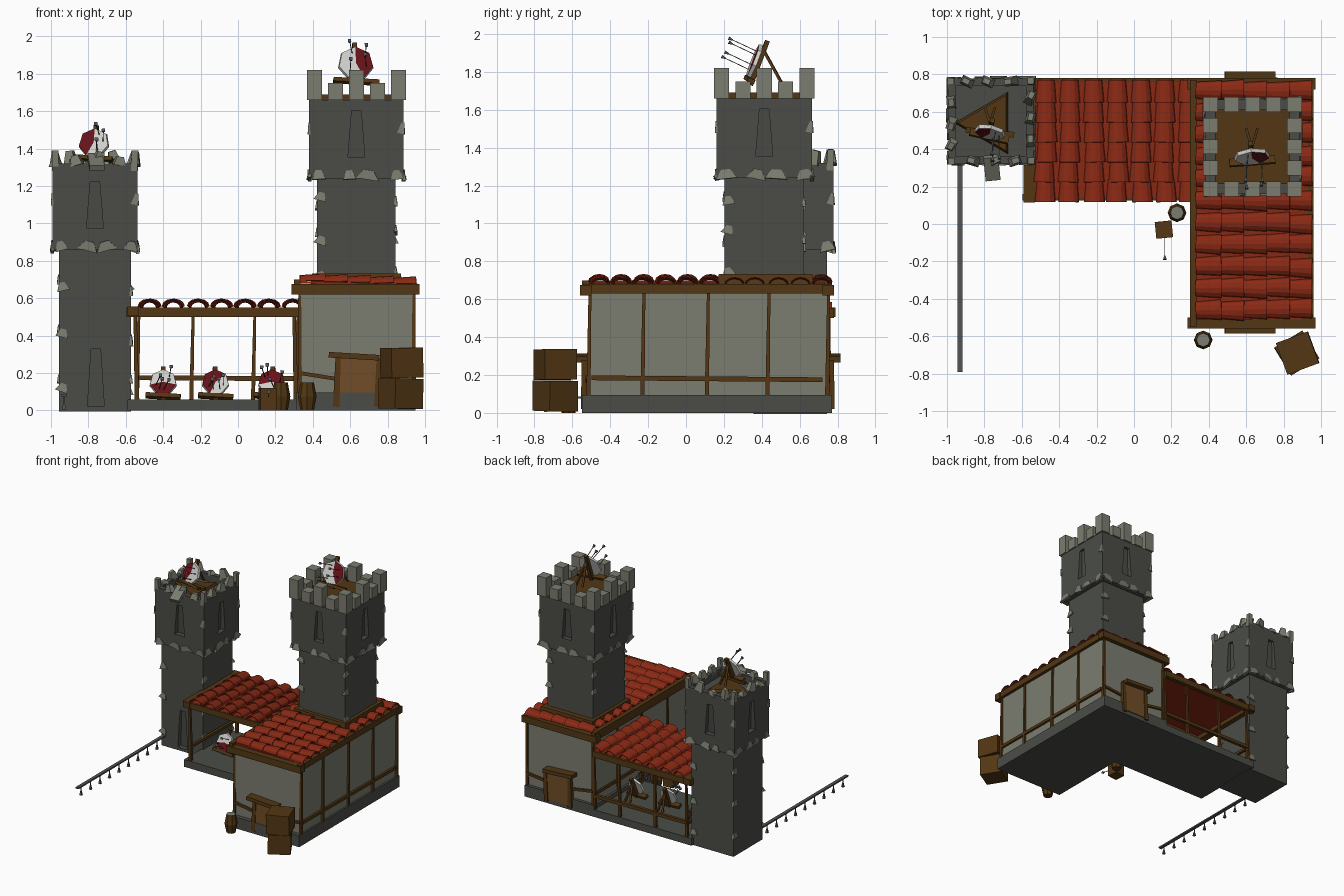
import bpy, bmesh, math, random
from mathutils import Matrix, Vector, Euler

random.seed(4)
if "Cube" in bpy.data.objects:
    bpy.data.objects.remove(bpy.data.objects["Cube"])


def material(name, *rgb):
    m = bpy.data.materials.new(name)
    m.use_nodes = True
    m.diffuse_color = (*rgb, 1)
    m.node_tree.nodes["Principled BSDF"].inputs["Base Color"].default_value = (*rgb, 1)
    return m


DARK = material("dark stone", .07, .073, .062)
PALE = material("pale stone", .2, .205, .16)
WOOD = material("dark wood", .085, .037, .007)
DOOR = material("door wood", .16, .075, .02)
TILE = material("roof red", .25, .022, .007)
RED = material("target red", .13, .006, .009)
WHITE = material("target white", .62, .62, .6)
IRON = material("iron grey", .085, .09, .09)


def finish(bm, name, *mats):
    mesh = bpy.data.meshes.new(name)
    bmesh.ops.recalc_face_normals(bm, faces=bm.faces)
    bm.to_mesh(mesh)
    bm.free()
    for m in mats:
        mesh.materials.append(m)
    ob = bpy.data.objects.new(name, mesh)
    bpy.context.scene.collection.objects.link(ob)
    return ob


def at(c, rot=(0, 0, 0)):
    return Matrix.Translation(c) @ Euler(rot).to_matrix().to_4x4()


def box(bm, c, s, rot=(0, 0, 0), top=1, mat=0, frame=Matrix()):
    """Box with an optional tapered top."""
    m = frame @ (c if isinstance(c, Matrix) else at(c, rot))
    verts = bmesh.ops.create_cube(bm, size=1)["verts"]
    for v in verts:
        k = top if v.co.z > 0 else 1
        v.co = m @ Vector((v.co.x * s[0] * k, v.co.y * s[1] * k, v.co.z * s[2]))
    for f in {f for v in verts for f in v.link_faces}:
        f.material_index = mat


def span(bm, x0, x1, y0, y1, z0, z1, mat=0):
    box(bm, ((x0 + x1) / 2, (y0 + y1) / 2, (z0 + z1) / 2), (x1 - x0, y1 - y0, z1 - z0), mat=mat)


def beam(bm, p, q, w, top=1, mat=0, frame=Matrix()):
    """Square bar between two points."""
    p, q = Vector(p), Vector(q)
    turn = (q - p).to_track_quat("Z", "Y").to_matrix().to_4x4()
    box(bm, Matrix.Translation((p + q) / 2) @ turn, (w, w, (q - p).length), top=top, mat=mat, frame=frame)


def cut(ob, cutter):
    """Carve one object with another and discard the cutter."""
    cutter.hide_render = True
    mod = ob.modifiers.new("cut", "BOOLEAN")
    mod.object, mod.operation, mod.solver = cutter, "DIFFERENCE", "EXACT"
    graph = bpy.context.evaluated_depsgraph_get()
    mesh = bpy.data.meshes.new_from_object(ob.evaluated_get(graph))
    ob.modifiers.clear()
    ob.data = mesh
    bpy.data.objects.remove(cutter)


def around(n=4):
    return [Matrix.Rotation(i * math.tau / n, 4, "Z") for i in range(n)]


# Tower shafts and heads, with narrow tapered openings
def tower(name, x, y, half, head, z0, z1, z2, hollow):
    bm = bmesh.new()
    box(bm, (x, y, (z0 + z1) / 2), (half * 2, half * 2, z1 - z0 + .01))
    shaft = finish(bm, name + "_shaft", DARK)
    bm = bmesh.new()
    box(bm, (x, y, (z1 + z2) / 2), (head * 2, head * 2, z2 - z1))
    top = finish(bm, name + "_head", DARK)
    bm = bmesh.new()
    for r in around():
        box(bm, (0, -head, z1 + .24), (.09, .08, .25), top=.55, frame=at((x, y, 0)) @ r)
    if hollow:
        box(bm, (x, y, z2), (head * 1.65, head * 1.65, .12))
    cut(top, finish(bm, name + "_cutter"))
    # Loose facing stones along the ledge and corners
    bm = bmesh.new()
    for r in around():
        frame = at((x, y, 0)) @ r
        for u in (-.8, -.15, .25, .85):
            box(bm, (u * head, -head, z1 + .02), (random.uniform(.06, .13), .02, .05),
                (random.uniform(-.2, .2), random.uniform(-.3, .3), 0), top=.4, frame=frame)
        for k in range(3):
            z = z0 + (z1 - z0) * (.15 + .32 * k) + random.uniform(-.04, .04)
            box(bm, (-half + .02, -half, z), (.07, .02, .045), (0, random.uniform(-.4, .4), 0), top=.4, frame=frame)
        box(bm, (head - .01, -head, z1 + .27), (.04, .015, .06), (0, .2, 0), top=.4, frame=frame)
    finish(bm, name + "_facing_stones", PALE)
    return shaft


tower("tall_tower", .633, .413, .21, .253, .66, 1.24, 1.66, False)
shaft = tower("ruined_tower", -.765, .55, .193, .228, 0, .86, 1.32, True)
bm = bmesh.new()
box(bm, (-.76, .357, .175), (.09, .08, .31), top=.55)
cut(shaft, finish(bm, "doorway_cutter"))

# Tall tower battlements and deck
bm = bmesh.new()
for r in around():
    for i in range(4):
        h = .09 if i % 2 else .16
        box(bm, (-.225 + i * .1125, -.225, 1.66 + h / 2), (.08, .08, h), frame=at((.633, .413, 0)) @ r)
finish(bm, "battlements", PALE)
bm = bmesh.new()
box(bm, (.633, .413, 1.675), (.4, .4, .03))
finish(bm, "tower_deck", WOOD)

# Ruined battlements, broken into shards, and what is left of the deck
bm = bmesh.new()
for r in around():
    frame = at((-.765, .55, 0)) @ r
    box(bm, (-.212, -.212, 1.335), (.035, .035, .11), (.05, 0, 0), frame=frame)
    for u in (-.1, .02, .13):
        h = random.uniform(.03, .08)
        box(bm, (u, -.212, 1.31 + h / 2), (.07, .05, h), (0, random.uniform(-.3, .3), random.uniform(-.5, .5)),
            top=.55, frame=frame)
box(bm, (-.76, .3, 1.33), (.08, .14, .03), (.5, 0, .1))
finish(bm, "broken_battlements", PALE)
bm = bmesh.new()
bmesh.ops.create_cone(bm, cap_ends=True, segments=3, radius1=.19, radius2=.17, depth=.02,
                      matrix=at((-.77, .54, 1.29), (0, 0, math.pi / 2)))
box(bm, (-.77, .49, 1.335), (.26, .03, .02), (0, 0, -.1))
finish(bm, "broken_deck", WOOD)

# Plinths and plastered house walls
bm = bmesh.new()
span(bm, .31, .95, -.55, .77, 0, .095)
span(bm, -.59, .32, .13, .77, 0, .06)
finish(bm, "plinths", DARK)
bm = bmesh.new()
span(bm, .33, .935, -.515, .745, .09, .66)
finish(bm, "house_walls", PALE)

# Timber frame of the house
bm = bmesh.new()
span(bm, .285, .97, -.56, -.5, .62, .675)
span(bm, .285, .97, .72, .78, .62, .675)
span(bm, .93, .96, -.55, .77, .63, .68)
span(bm, .30, .335, -.55, .77, .63, .70)
for x in (.33, .94):
    for y in (-.515, -.23, .11, .43, .745):
        beam(bm, (x, y, .09), (x, y + .008, .63), .022, .7)
    beam(bm, (x, -.5, .185), (x, .72, .175), .025)
for y in (-.52, .75):
    beam(bm, (.33, y, .2), (.52, y, .17), .02)
    beam(bm, (.75, y, .17), (.94, y, .19), .02)
finish(bm, "house_timber", WOOD)
bm = bmesh.new()
box(bm, (.633, .42, .69), (.5, .52, .085), top=.95)
finish(bm, "tower_skirting", WOOD)

# Doors with posts and lintels, front and back
for side, y, s in (("front", -.52, -1), ("back", .75, 1)):
    bm = bmesh.new()
    box(bm, (.635, y + s * .012, .16), (.21, .03, .25))
    finish(bm, side + "_door", DOOR)
    bm = bmesh.new()
    box(bm, (.62, y + s * .03, .29), (.27, .07, .03), (0, .06, 0))
    for x in (.525, .745):
        beam(bm, (x, y + s * .017, .02), (x + .01, y + s * .017, .28), .035, .8)
    finish(bm, side + "_door_frame", WOOD)

# Open porch frame
bm = bmesh.new()
span(bm, -.595, .32, .125, .16, .5, .55)
span(bm, -.59, .32, .745, .78, .5, .55)
span(bm, -.59, -.53, .115, .79, .505, .555)
for x in (-.54, -.25, .08, .31):
    beam(bm, (x, .755, .05), (x + .01, .755, .51), .022, .7)
for x in (-.54, .31):
    beam(bm, (x, .15, .05), (x - .01, .15, .51), .025, .7)
beam(bm, (-.54, .755, .175), (.31, .755, .17), .026)
beam(bm, (-.54, .15, .175), (-.54, .755, .17), .022)
finish(bm, "porch_timber", WOOD)


# Barrel-tile roofs: overlapping half-round tiles in rows
def tile_row(bm, start, yaw, length, drop, n, radius, height):
    for i in range(n):
        m = at(start, (0, 0, yaw + random.uniform(-.02, .02)))
        rings = []
        for t, k, lift in ((i, .85, 0), (i + 1.12, 1.05, .007)):
            s = min(t / n, 1.02)
            rings.append([bm.verts.new(m @ Vector((s * length, -math.cos(a) * radius * k,
                          math.sin(a) * height * k + lift - s * drop)))
                          for a in [j * math.pi / 6 for j in range(7)]])
        for j in range(6):
            bm.faces.new((rings[0][j], rings[1][j], rings[1][j + 1], rings[0][j + 1]))


def roof(name, rows, slab):
    bm = bmesh.new()
    for row in rows:
        tile_row(bm, *row)
    ob = finish(bm, name + "_tiles", TILE)
    ob.modifiers.new("thickness", "SOLIDIFY").thickness = .005
    bm = bmesh.new()
    box(bm, *slab)
    finish(bm, name + "_roof_base", TILE)


roof("house", [((.33, -.46 + .1175 * i, .693), 0, .61, .02, 5, .052, .036) for i in range(11)],
     ((.633, .11, .677), (.61, 1.24, .012), (0, .03, 0)))
roof("porch", [((-.47 + .127 * i, .77, .552), -math.pi / 2, .64, .002, 6, .053, .038) for i in range(7)],
     ((-.125, .45, .545), (.88, .62, .012)))


# Archery targets on easels, stuck with arrows
def arrow(bm, p, q, mat, frame=Matrix()):
    p, q = Vector(p), Vector(q)
    beam(bm, p, q, .004, mat=mat, frame=frame)
    beam(bm, p.lerp(q, .85), q, .007, 2.6, mat, frame)


def target(name, x, y, z, r, yaw, red_from):
    frame = at((x, y, z), (-.38, 0, yaw))
    bm = bmesh.new()
    bmesh.ops.create_cone(bm, cap_ends=True, segments=7, radius1=r, radius2=r * .95, depth=.02,
                          matrix=at((0, 0, 0), (math.pi / 2, 0, 0)))
    face = [f for f in bm.faces if len(f.verts) == 7 and f.calc_center_median().y < 0]
    for i, f in enumerate(bmesh.ops.poke(bm, faces=face)["faces"]):
        c = f.calc_center_median()
        angle = (math.atan2(c.z, c.x) - red_from) % math.tau
        f.material_index = 1 if angle < 2.9 else 0
    bm.transform(frame)
    for i in range(4):
        a = random.uniform(0, math.tau)
        p = Vector((math.cos(a) * r * .6, -.01, math.sin(a) * r * .6))
        arrow(bm, p, p + Vector((random.uniform(-.03, .03), -r * 1.6, .01)), 2, frame)
    finish(bm, name, WHITE, RED, IRON)
    bm = bmesh.new()
    beam(bm, (0, .025, -r * 1.25), (0, .025, r * 1.3), .03, .8, frame=frame)
    box(bm, (0, .012, -r), (r * 2.5, .04, .022), (0, .06, 0), frame=frame)
    for s in (-1, 1):
        beam(bm, (x, y + .05, z + r * .6), (x + s * r * .3, y + r * 1.5, z - r * 1.2), .014)
    finish(bm, name + "_easel", WOOD)


target("tall_tower_target", .63, .36, 1.855, .098, .1, -1.2)
target("ruined_tower_target", -.77, .49, 1.43, .085, -.2, 1.2)
for i, (x, a) in enumerate(((-.4, -2.9), (-.12, 1), (.18, .2))):
    target("porch_target_%d" % (i + 1), x, .4, .15, .075, random.uniform(-.2, .2), a)

# Barrels, crates and a practice block
for i, (x, y) in enumerate(((.23, .06), (.37, -.62))):
    bm = bmesh.new()
    for z, r1, r2 in ((.0375, .036, .05), (.1125, .05, .036)):
        bmesh.ops.create_cone(bm, cap_ends=True, segments=8, radius1=r1, radius2=r2, depth=.075, matrix=at((x, y, z)))
    for f in bm.faces:
        f.material_index = 1 if f.calc_center_median().z > .145 else 0
    finish(bm, "barrel_%d" % (i + 1), WOOD, PALE)
bm = bmesh.new()
box(bm, (.87, -.69, .09), (.175, .175, .16), (0, .02, .55))
box(bm, (.875, -.69, .255), (.18, .18, .16), (0, -.02, .35))
finish(bm, "stacked_crates", WOOD)
bm = bmesh.new()
box(bm, (.16, -.03, .06), (.09, .09, .12), (0, 0, .1))
arrow(bm, (.165, -.06, .07), (.165, -.19, .1), 1)
finish(bm, "practice_block", WOOD, IRON)

# Low iron rail with hanging spikes
bm = bmesh.new()
span(bm, -.945, -.918, -.79, .36, .075, .087)
for i in range(9):
    y = -.74 + i * .125
    beam(bm, (-.93, y, .08), (-.93, y, .035), .006)
    beam(bm, (-.93, y, .04), (-.93, y, .005), .008, 2.5)
finish(bm, "spiked_rail", IRON)
